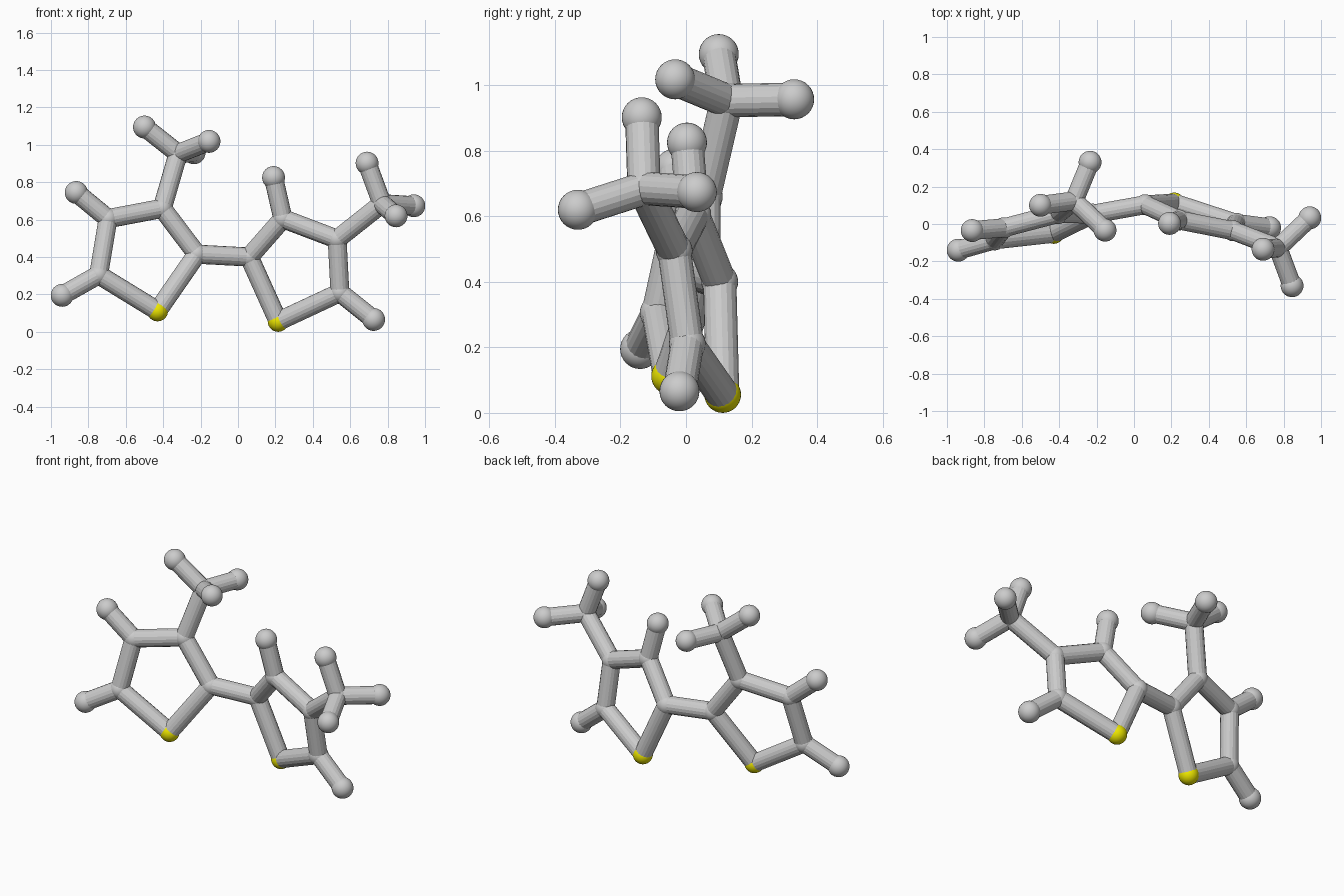
import bpy
from mathutils import Vector

if "Cube" in bpy.data.objects:
    bpy.data.objects.remove(bpy.data.objects["Cube"])

BOND_R, JOINT_R, END_R = 0.051, 0.056, 0.061

yellow = bpy.data.materials.new("yellow")
yellow.diffuse_color = (0.85, 0.8, 0.0, 1)
yellow.use_nodes = True
yellow.node_tree.nodes["Principled BSDF"].inputs["Base Color"].default_value = yellow.diffuse_color


def ball(name, p, r, mat=None):
    bpy.ops.mesh.primitive_uv_sphere_add(segments=32, ring_count=16, radius=r, location=p)
    ob = bpy.context.object
    ob.name = name
    if mat:
        ob.data.materials.append(mat)
    bpy.ops.object.shade_smooth_by_angle()


def bond(name, a, b):
    a, b = Vector(a), Vector(b)
    d = b - a
    bpy.ops.mesh.primitive_cylinder_add(vertices=18, radius=BOND_R, depth=d.length,
                                        location=(a + b) / 2)
    ob = bpy.context.object
    ob.name = name
    ob.rotation_euler = d.to_track_quat('Z', 'Y').to_euler()


def half(side, ring, ends, methyl, methyl_at, tips):
    # five-sided ring, first point is the yellow atom
    for i, p in enumerate(ring):
        ball(f"{side}_yellow_atom" if i == 0 else f"{side}_ring_joint", p, JOINT_R,
             yellow if i == 0 else None)
        bond(f"{side}_ring_bond", p, ring[(i + 1) % 5])
    # single end balls on the ring
    for i, p in ends.items():
        ball(f"{side}_end_ball", p, END_R)
        bond(f"{side}_end_bond", ring[i], p)
    # three-armed branch
    ball(f"{side}_branch_joint", methyl, JOINT_R)
    bond(f"{side}_branch_bond", ring[methyl_at], methyl)
    for p in tips:
        ball(f"{side}_branch_ball", p, END_R)
        bond(f"{side}_branch_arm", methyl, p)


left = [(-.43, -.05, .112), (-.22, .053, .415), (-.405, .056, .66),
        (-.695, -.02, .605), (-.745, -.085, .305)]
right = [(.215, .112, .056), (.06, .103, .40), (.24, .021, .605),
         (.53, -.036, .495), (.545, .004, .21)]

half("left", left, {3: (-.865, -.035, .745), 4: (-.94, -.14, .195)},
     (-.32, .124, .953), 2,
     [(-.50, .10, 1.095), (-.155, -.033, 1.018), (-.235, .33, .957)])
half("right", right, {2: (.19, .003, .825), 4: (.725, -.02, .066)},
     (.77, -.128, .685), 3,
     [(.69, -.135, .902), (.94, .033, .674), (.845, -.33, .62)])

# bond joining the two rings
bond("centre_bond", left[1], right[1])
